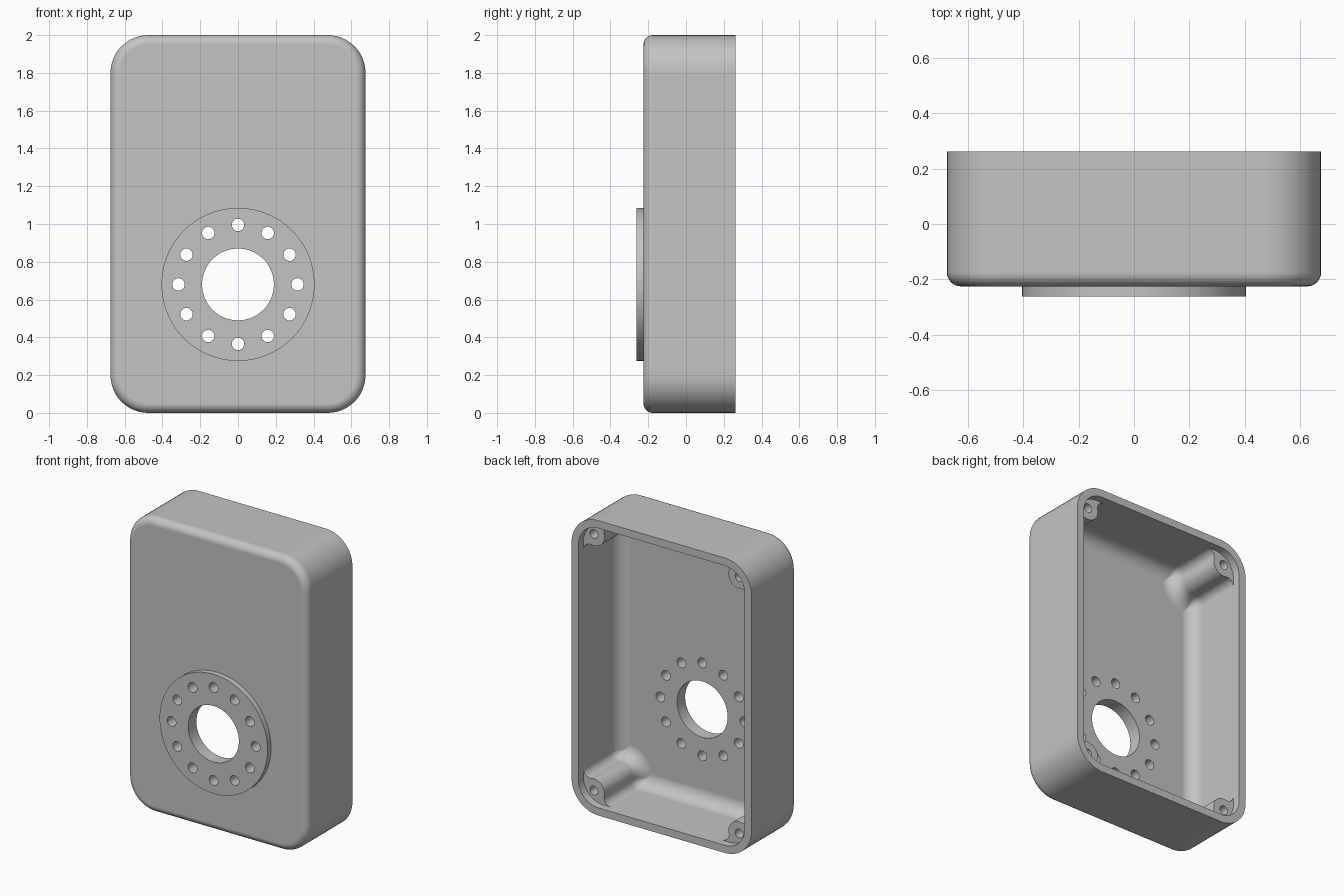
import bpy, bmesh
from math import sin, cos, atan2, sqrt, pi, radians

if "Cube" in bpy.data.objects:
    bpy.data.objects.remove(bpy.data.objects["Cube"], do_unlink=True)

# Main sizes
HALF_X, HALF_Z, CORNER = 0.675, 1.0, 0.2
FRONT, RIM, FLOOR, BOSS_TOP = -0.225, 0.262, -0.175, 0.209
WALL, EDGE_R, FLOOR_R = 0.052, 0.05, 0.09
BOSS_X, BOSS_Z, BOSS_R, BLEND = 0.545, 0.87, 0.08, 0.05
BOSS_GAP = HALF_X - WALL - BOSS_X
REACH = sqrt((BOSS_R + BLEND) ** 2 - (BOSS_GAP - BLEND) ** 2)
HUB_Z, FLANGE_FRONT = 0.68, -0.262


def arc(cx, cz, r, a, b, n):
    return [(cx + r * cos(a + (b - a) * i / n), cz + r * sin(a + (b - a) * i / n))
            for i in range(n + 1)]


def round_corner(inset):
    """Plain rounded corner, with an extra point where each boss meets the wall."""
    x, z, r = HALF_X - inset, HALF_Z - inset, CORNER - inset
    return ([(x, BOSS_Z - REACH)] + arc(x - r, z - r, r, 0, pi / 2, 12)
            + [(BOSS_X - REACH, z)])


def boss_corner(inset):
    """Corner outline running around a screw boss with blended sides."""
    gap, r = BOSS_GAP - inset, BOSS_R + inset
    f = max(BLEND - inset, 0.0005)
    side = gap - f
    a = sqrt((r + f) ** 2 - side ** 2)
    half = arc(side, -a, f, 0, atan2(a, -side), 8)
    half += arc(0, 0, r, atan2(-a, side), -0.75 * pi, 8)[1:]
    pts = half + [(v, u) for u, v in reversed(half[:-1])]
    return [(BOSS_X + u, BOSS_Z + v) for u, v in pts]


def four(corner):
    """Mirror one corner into all four, in order around the outline."""
    return [corner,
            [(-x, z) for x, z in reversed(corner)],
            [(-x, -z) for x, z in corner],
            [(x, -z) for x, z in reversed(corner)]]


def ring(bm, corner, y):
    return [[bm.verts.new((x, y, z + HALF_Z)) for x, z in c] for c in four(corner)]


def flat(groups):
    return [v for g in groups for v in g]


def bridge(bm, first, second):
    a, b = flat(first), flat(second)
    for i in range(len(a)):
        j = (i + 1) % len(a)
        bm.faces.new((a[i], a[j], b[j], b[i]))


def loft(bm, rings):
    for a, b in zip(rings, rings[1:]):
        bridge(bm, a, b)


def make_object(name, bm):
    bmesh.ops.recalc_face_normals(bm, faces=bm.faces)
    mesh = bpy.data.meshes.new(name)
    bm.to_mesh(mesh)
    bm.free()
    obj = bpy.data.objects.new(name, mesh)
    bpy.context.collection.objects.link(obj)
    return obj


def add_cylinder(bm, x, z, r, y0, y1, sides):
    outline = arc(x, z, r, 0, 2 * pi, sides)[:-1]
    ends = [[bm.verts.new((u, y, v)) for u, v in outline] for y in (y0, y1)]
    bridge(bm, [ends[0]], [ends[1]])
    for e in ends:
        bm.faces.new(e)


def boolean(target, tool, operation):
    tool.hide_render = True
    mod = target.modifiers.new(operation, 'BOOLEAN')
    mod.object, mod.operation, mod.solver = tool, operation, 'EXACT'
    bpy.context.view_layer.objects.active = target
    bpy.ops.object.modifier_apply(modifier=mod.name)
    bpy.data.objects.remove(tool, do_unlink=True)


# Outer shell: rounded front edge, side walls, rim and recess
bm = bmesh.new()
steps = [pi / 2 * i / 8 for i in range(9)]
shell = [ring(bm, round_corner(EDGE_R * (1 - sin(t))), FRONT + EDGE_R * (1 - cos(t)))
         for t in steps]
bm.faces.new(flat(shell[0]))
recess = ring(bm, round_corner(WALL), BOSS_TOP)
loft(bm, shell + [ring(bm, round_corner(0), RIM), ring(bm, round_corner(WALL), RIM), recess])

# Boss tops fill each corner of the recess
boss_ring = []
for outer, pts in zip(recess, four(boss_corner(0))):
    inner = [bm.verts.new((x, BOSS_TOP, z + HALF_Z)) for x, z in pts[1:-1]]
    bm.faces.new(outer + inner[::-1])
    boss_ring.append([outer[0]] + inner + [outer[-1]])

# Cavity walls and bosses flow into the floor through a fillet
cavity = [ring(bm, boss_corner(FLOOR_R * (1 - cos(t))), FLOOR + FLOOR_R * (1 - sin(t)))
          for t in steps]
loft(bm, [boss_ring] + cavity)
bm.faces.new(flat(cavity[-1]))
housing = make_object("housing", bm)

# Raised round flange on the front
bm = bmesh.new()
add_cylinder(bm, 0, HUB_Z, 0.405, FLANGE_FRONT, FRONT + 0.02, 96)
boolean(housing, make_object("flange", bm), 'UNION')

# Centre opening, ring of through holes and blind screw holes
bm = bmesh.new()
add_cylinder(bm, 0, HUB_Z, 0.19, -0.4, 0, 64)
for i in range(12):
    a = i * pi / 6
    add_cylinder(bm, 0.315 * cos(a), HUB_Z + 0.315 * sin(a), 0.033, -0.4, 0, 24)
for sx in (-1, 1):
    for sz in (-1, 1):
        add_cylinder(bm, sx * BOSS_X, HALF_Z + sz * BOSS_Z, 0.03, 0, 0.3, 24)
boolean(housing, make_object("hole_cutter", bm), 'DIFFERENCE')

# Grey finish and smooth shading
grey = bpy.data.materials.new("plain grey")
grey.use_nodes = True
colour = (0.55, 0.55, 0.55, 1)
grey.diffuse_color = colour
grey.node_tree.nodes["Principled BSDF"].inputs["Base Color"].default_value = colour
housing.data.materials.clear()
housing.data.materials.append(grey)

bpy.ops.object.select_all(action='DESELECT')
housing.select_set(True)
bpy.context.view_layer.objects.active = housing
bpy.ops.object.shade_smooth_by_angle(angle=radians(30))
normals = housing.modifiers.new("even_normals", 'WEIGHTED_NORMAL')
normals.keep_sharp = True
